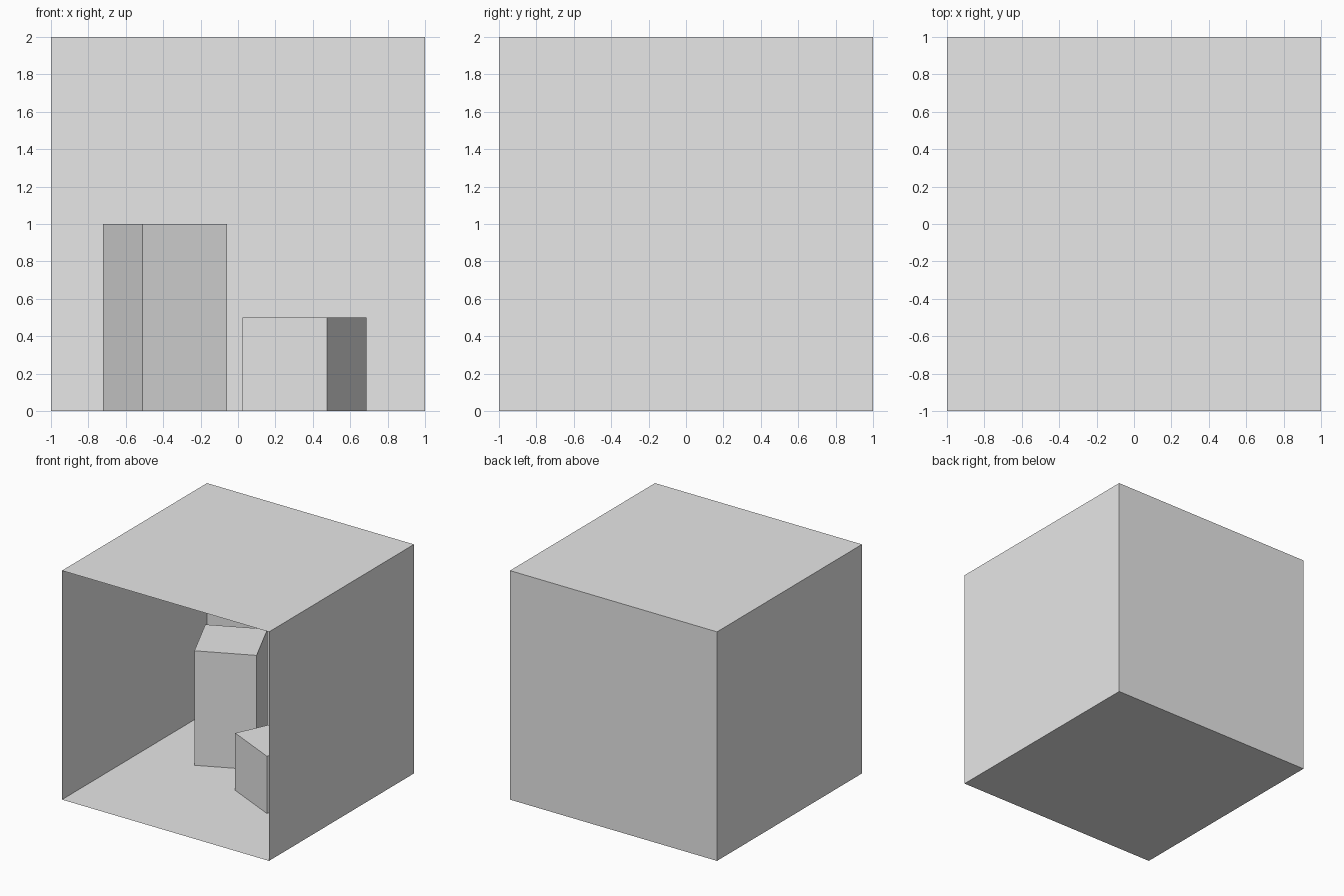
import bpy
import bmesh
from math import radians
from mathutils import Matrix, Vector

if "Cube" in bpy.data.objects:
    bpy.data.objects.remove(bpy.data.objects["Cube"], do_unlink=True)

# One plain grey for everything
GREY = (0.8, 0.8, 0.8, 1.0)
grey = bpy.data.materials.new("light_grey")
grey.use_nodes = True
grey.diffuse_color = GREY
grey.node_tree.nodes["Principled BSDF"].inputs["Base Color"].default_value = GREY


def add_object(name, bm):
    mesh = bpy.data.meshes.new(name)
    bm.to_mesh(mesh)
    bm.free()
    mesh.materials.append(grey)
    obj = bpy.data.objects.new(name, mesh)
    bpy.context.collection.objects.link(obj)
    return obj


def add_panel(name, side):
    """Thin square of the room shell on the given side, facing inwards."""
    bm = bmesh.new()
    bmesh.ops.create_grid(bm, x_segments=1, y_segments=1, size=1)
    outward = Vector(side)
    turn = Vector((0, 0, 1)).rotation_difference(-outward).to_matrix().to_4x4()
    bm.transform(Matrix.Translation(outward) @ turn)
    add_object(name, bm).location.z = 1


def add_block(name, x, y, height, angle, width=0.5):
    """Square block standing on the floor, turned about the vertical."""
    bm = bmesh.new()
    bmesh.ops.create_cube(bm, size=1)
    bm.faces.ensure_lookup_table()
    hidden = [f for f in bm.faces if f.normal.z < -0.5]
    bmesh.ops.delete(bm, geom=hidden, context="FACES_ONLY")
    bm.transform(Matrix.Diagonal((width, width, height, 1)))
    block = add_object(name, bm)
    block.location = (x, y, height / 2)
    block.rotation_euler.z = radians(angle)


# Room shell, open at the front
add_panel("floor", (0, 0, -1))
add_panel("ceiling", (0, 0, 1))
add_panel("back_wall", (0, 1, 0))
add_panel("left_wall", (1, 0, 0))
add_panel("right_wall", (-1, 0, 0))

# Two blocks turned opposite ways
add_block("tall_block", -0.39, 0.46, 1.0, 25)
add_block("short_block", 0.355, 0.05, 0.5, -25)
